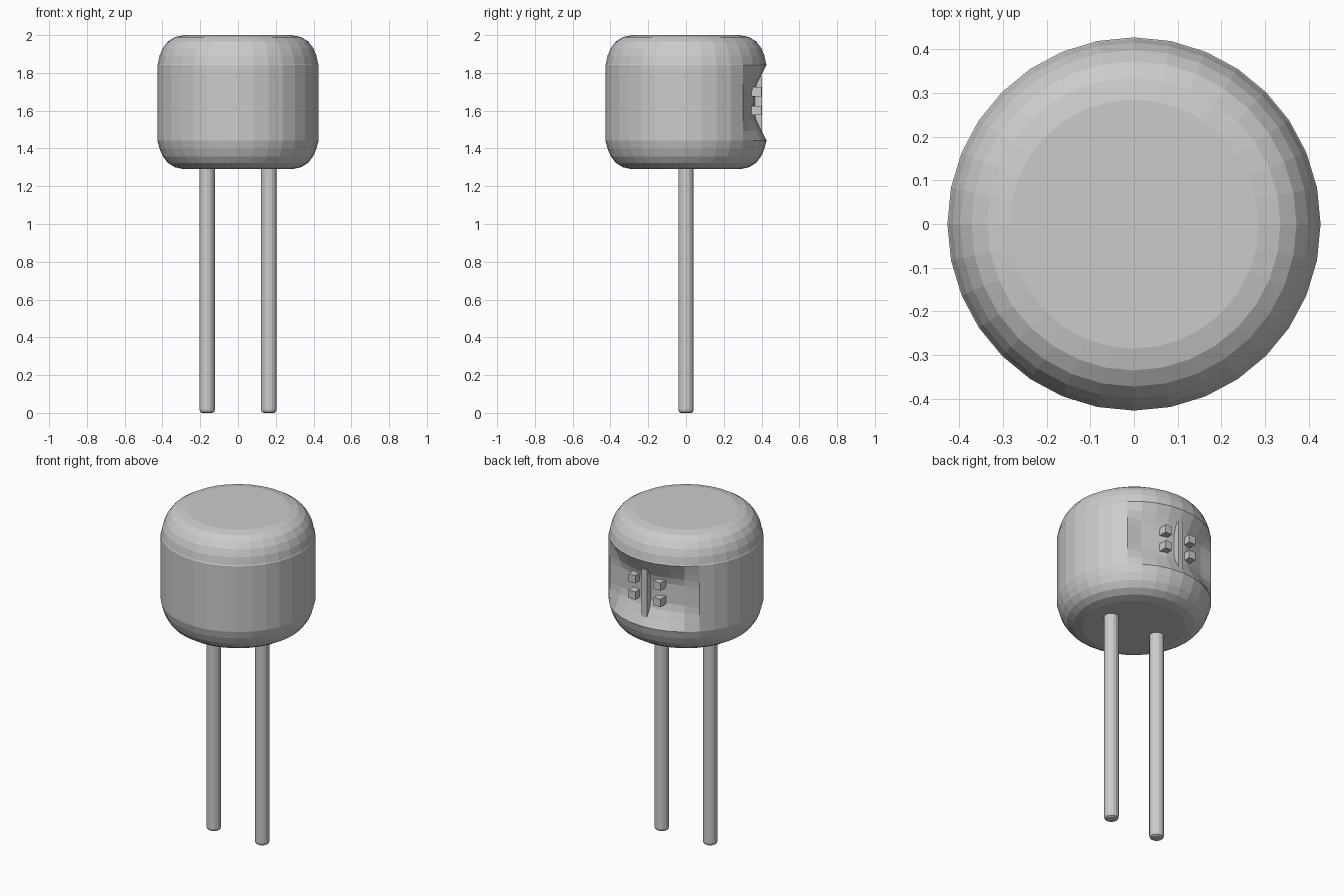
import bpy, bmesh, math

if "Cube" in bpy.data.objects:
    bpy.data.objects.remove(bpy.data.objects["Cube"])

grey = bpy.data.materials.new("light grey")
grey.diffuse_color = (0.6, 0.6, 0.6, 1)
grey.use_nodes = True
grey.node_tree.nodes["Principled BSDF"].inputs["Base Color"].default_value = grey.diffuse_color


def add_object(name, bm):
    bmesh.ops.recalc_face_normals(bm, faces=bm.faces)
    mesh = bpy.data.meshes.new(name)
    bm.to_mesh(mesh)
    bm.free()
    mesh.materials.append(grey)
    obj = bpy.data.objects.new(name, mesh)
    bpy.context.collection.objects.link(obj)
    return obj


def lathe(name, profile, sides, x=0.0, dent=None):
    """Closed turned shape from (radius, z) rings, optionally dented."""
    bm = bmesh.new()
    rings = []
    for r, z in profile:
        ring = []
        for i in range(sides):
            a = 2 * math.pi * i / sides
            rr = r - (dent(a, z) if dent else 0)
            ring.append(bm.verts.new((x + rr * math.sin(a), rr * math.cos(a), z)))
        rings.append(ring)
    for lo, hi in zip(rings, rings[1:]):
        for i in range(sides):
            j = (i + 1) % sides
            bm.faces.new((lo[i], lo[j], hi[j], hi[i]))
    bm.faces.new(rings[0])
    bm.faces.new(rings[-1])
    return add_object(name, bm)


def box(name, x, y0, y1, z, w, h):
    bm = bmesh.new()
    bmesh.ops.create_cube(bm, size=1)
    for v in bm.verts:
        v.co = (x + v.co.x * w, (y0 + y1) / 2 + v.co.y * (y1 - y0), z + v.co.z * h)
    return add_object(name, bm)


# Recess in the back: depth by height, fading out to both sides
MID = 1.642
DEPTHS = [(0.0, 0.061), (0.06, 0.061), (0.10, 0.051), (0.15, 0.026), (0.20, 0.0)]


def recess(a, z):
    deg = math.degrees(min(a, 2 * math.pi - a))
    side = 1 if deg < 23 else 0.75 if deg < 35 else 0
    d = abs(z - MID)
    for (d0, v0), (d1, v1) in zip(DEPTHS, DEPTHS[1:]):
        if d <= d1:
            return side * (v0 + (v1 - v0) * (d - d0) / (d1 - d0))
    return 0


# Rounded drum body
edge = [(0.285, 0.0), (0.335, 0.011), (0.372, 0.034), (0.398, 0.068),
        (0.415, 0.108), (0.424, 0.152)]
wall = [(0.427, MID + s * d) for s, ds in ((-1, (0.20, 0.15, 0.10, 0.06)),
                                          (1, (0.06, 0.10, 0.15, 0.20))) for d in ds]
profile = ([(r, 1.29 + d) for r, d in edge[:-1]] + wall
           + [(r, 2.0 - d) for r, d in reversed(edge)])
lathe("drum_body", profile, 32, dent=recess)

# Two pin legs with softened tips
for side, x in (("left", -0.163), ("right", 0.163)):
    lathe(side + "_leg", [(0.028, 0.0), (0.037, 0.005), (0.041, 0.018), (0.041, 1.32)], 16, x)

# Upright fin and four small studs in the recess
box("recess_fin", 0, 0.34, 0.402, 1.635, 0.035, 0.29)
for x in (-0.085, 0.085):
    for z in (1.60, 1.70):
        box("recess_stud", x, 0.33, 0.40, z, 0.046, 0.048)
